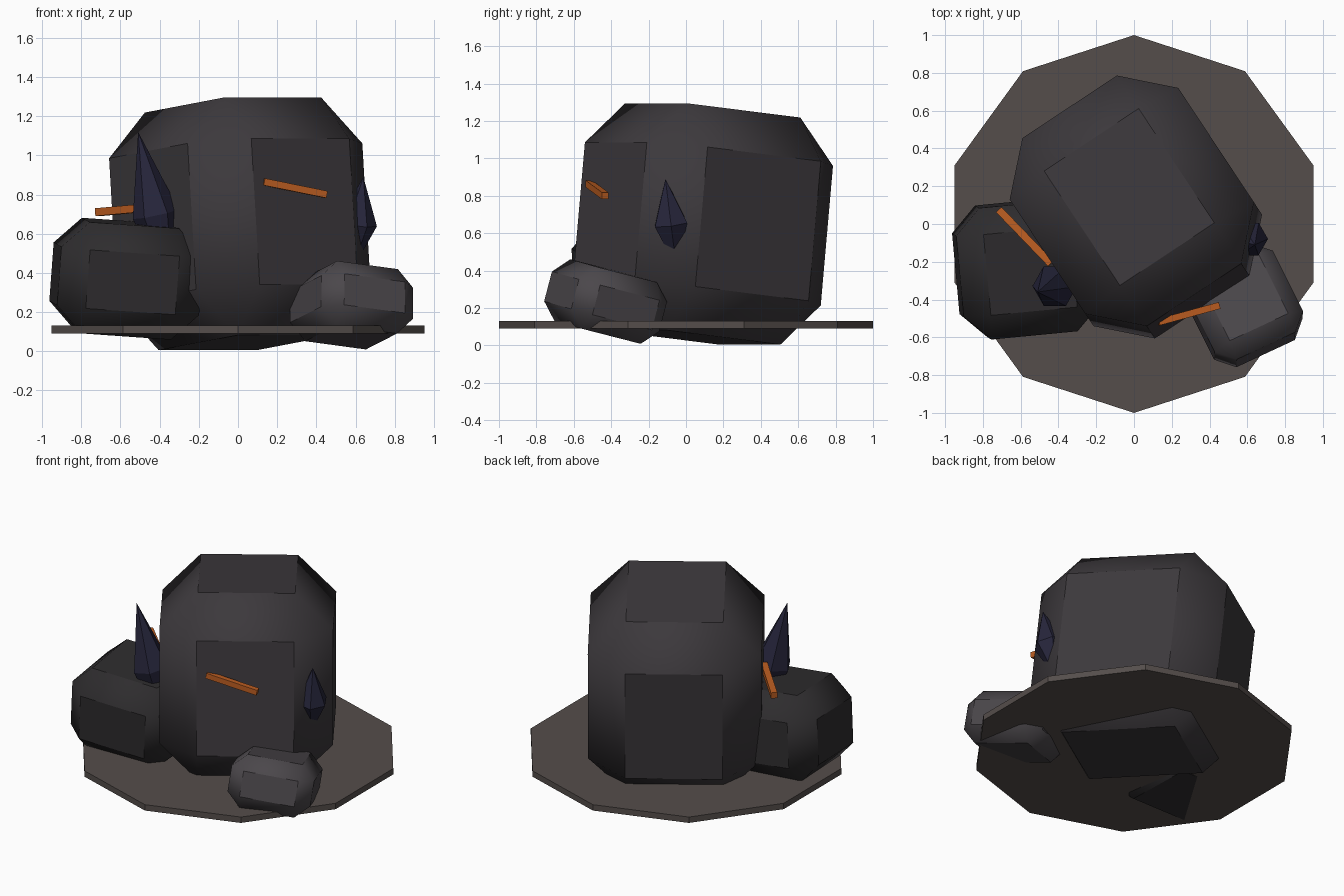
import bpy, bmesh
from math import radians, cos, sin, pi
from mathutils import Vector

if "Cube" in bpy.data.objects:
    bpy.data.objects.remove(bpy.data.objects["Cube"])


def material(name, rgb):
    m = bpy.data.materials.new(name)
    m.diffuse_color = (*rgb, 1)
    m.use_nodes = True
    m.node_tree.nodes["Principled BSDF"].inputs["Base Color"].default_value = m.diffuse_color
    return m


def add(name, bm, mat, loc=(0, 0, 0)):
    me = bpy.data.meshes.new(name)
    bmesh.ops.recalc_face_normals(bm, faces=bm.faces)
    bm.to_mesh(me)
    bm.free()
    me.materials.append(mat)
    ob = bpy.data.objects.new(name, me)
    ob.location = loc
    bpy.context.collection.objects.link(ob)
    return ob


def box(size):
    bm = bmesh.new()
    bmesh.ops.create_cube(bm, size=1)
    bmesh.ops.scale(bm, vec=size, verts=bm.verts)
    return bm


def boulder(name, loc, size, bevel, rot, mat):
    """Chamfered block: flat sides, chamfers shaded smoothly into the corners."""
    bm = box(size)
    bmesh.ops.bevel(bm, geom=bm.edges[:], offset=bevel, segments=1,
                    affect='EDGES', profile=0.5)
    ob = add(name, bm, mat, loc)
    ob.rotation_euler = [radians(a) for a in rot]
    bpy.ops.object.select_all(action='DESELECT')
    ob.select_set(True)
    bpy.context.view_layer.objects.active = ob
    bpy.ops.object.shade_smooth_by_angle(angle=radians(40))


def crystal(name, loc, tip, radius, mat, sides=6):
    """Double-ended pyramid whose upper point is at tip."""
    axis = Vector(tip) - Vector(loc)
    h = axis.length
    bm = bmesh.new()
    ring = [bm.verts.new((radius * cos(2 * pi * i / sides),
                          radius * sin(2 * pi * i / sides), 0)) for i in range(sides)]
    for z in (h, -h):
        end = bm.verts.new((0, 0, z))
        for i in range(sides):
            bm.faces.new((ring[i], ring[(i + 1) % sides], end))
    ob = add(name, bm, mat, loc)
    ob.rotation_euler = Vector((0, 0, 1)).rotation_difference(axis).to_euler()


def bar(name, a, b, thick, mat):
    """Square bar from point a to point b."""
    a, b = Vector(a), Vector(b)
    ob = add(name, box(((b - a).length, thick, thick)), mat, (a + b) / 2)
    ob.rotation_euler = (b - a).to_track_quat('X', 'Z').to_euler()


rock = material("rock", (0.045, 0.04, 0.045))
dark_rock = material("dark_rock", (0.027, 0.025, 0.027))
light_rock = material("light_rock", (0.07, 0.063, 0.07))
ash = material("ash", (0.09, 0.075, 0.07))
glass = material("crystal", (0.02, 0.019, 0.045))
ember = material("ember", (0.5, 0.11, 0.015))

# ten-sided ground disc
bm = bmesh.new()
low = [bm.verts.new((sin(i * pi / 5), cos(i * pi / 5), -0.02)) for i in range(10)]
disc = bm.faces.new(low)
top = bmesh.ops.extrude_face_region(bm, geom=[disc])["geom"]
bmesh.ops.translate(bm, vec=(0, 0, 0.04),
                    verts=[v for v in top if isinstance(v, bmesh.types.BMVert)])
if disc.is_valid is False or not any(
        len(f.verts) == 10 and f.calc_center_median().z < 0 for f in bm.faces):
    bm.faces.new(low)
add("ground_disc", bm, ash, (0, 0, 0.11))

# boulders
boulder("main_boulder", (0.01, 0.09, 0.65), (1.07, 1.20, 1.22), 0.235, (-6, 0, 33.5), rock)
boulder("left_boulder", (-0.57, -0.235, 0.37), (0.73, 0.70, 0.57), 0.135, (3, 4, 5.5), dark_rock)
boulder("small_boulder", (0.58, -0.43, 0.235), (0.52, 0.54, 0.34), 0.088, (-13, 7, 25), light_rock)

# crystals
crystal("tall_crystal", (-0.42, -0.33, 0.70), (-0.51, -0.36, 1.12), 0.12, glass)
crystal("side_crystal", (0.61, -0.08, 0.65), (0.64, -0.11, 0.89), 0.10, glass)
crystal("low_crystal", (0.49, 0.01, 0.22), (0.50, 0.11, 0.24), 0.06, glass)

# glowing bars
bar("front_ember", (0.13, -0.52, 0.865), (0.45, -0.432, 0.80), 0.036, ember)
bar("left_ember", (-0.715, 0.075, 0.71), (-0.44, -0.21, 0.735), 0.04, ember)
